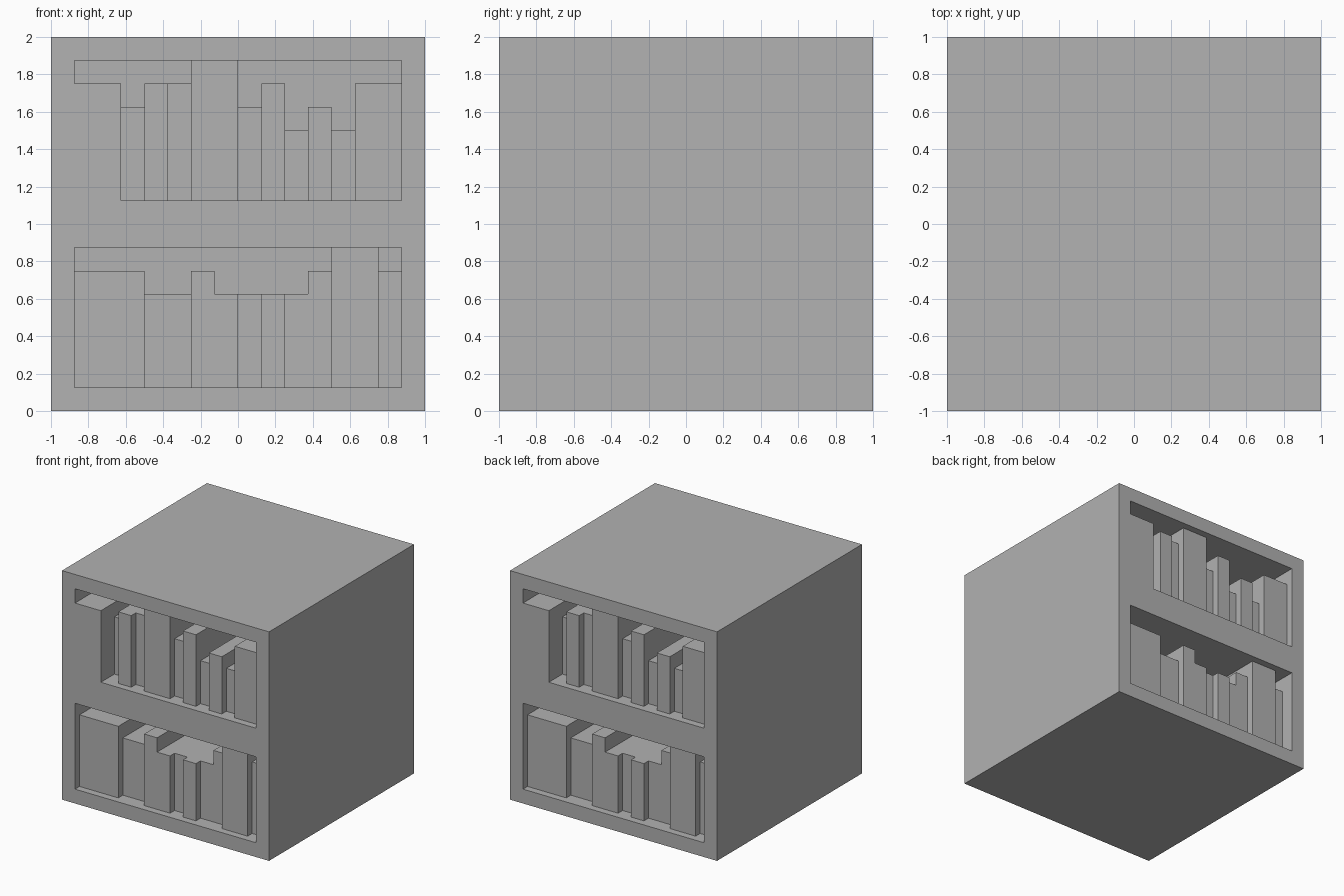
import bpy, bmesh
from mathutils import Matrix, Vector

cube = bpy.data.objects.get("Cube")
if cube:
    bpy.data.objects.remove(cube, do_unlink=True)

grey = bpy.data.materials.new("plain grey")
grey.use_nodes = True
colour = (0.445, 0.445, 0.445, 1)
grey.diffuse_color = colour
grey.node_tree.nodes["Principled BSDF"].inputs["Base Color"].default_value = colour

U = 0.125           # one sixteenth of the block
BACK = -0.02        # front face of the central partition


def prism(name, outline, y0, y1, turn=False):
    """Extrude an x-z outline from y0 to y1, optionally turned to the back side."""
    bm = bmesh.new()
    face = bm.faces.new([bm.verts.new((x, y0, z)) for x, z in outline])
    new = bmesh.ops.extrude_face_region(bm, geom=[face])["geom"]
    moved = [v for v in new if isinstance(v, bmesh.types.BMVert)]
    bmesh.ops.translate(bm, verts=moved, vec=Vector((0, y1 - y0, 0)))
    bmesh.ops.recalc_face_normals(bm, faces=bm.faces)
    if turn:
        bm.transform(Matrix.Rotation(3.14159265, 4, "Z"))
    mesh = bpy.data.meshes.new(name)
    bm.to_mesh(mesh)
    bm.free()
    mesh.materials.append(grey)
    obj = bpy.data.objects.new(name, mesh)
    bpy.context.collection.objects.link(obj)
    return obj


def rect(x0, x1, z0, z1):
    return [(x0, z0), (x1, z0), (x1, z1), (x0, z1)]


# Case: a block with two shelf openings cut in the front and back.
# The upper opening steps around a wide volume flush with the frame.
case = prism("bookcase", rect(-1, 1, 0, 2), -1, 1)
lower = rect(-7 * U, 7 * U, U, 7 * U)
upper = [(-5 * U, 9 * U), (7 * U, 9 * U), (7 * U, 15 * U),
         (-7 * U, 15 * U), (-7 * U, 14 * U), (-5 * U, 14 * U)]
for turn in (False, True):
    for outline in (lower, upper):
        cutter = prism("shelf_cutter", outline, -1.2, BACK, turn)
        cutter.hide_render = True
        mod = case.modifiers.new("shelf", "BOOLEAN")
        mod.operation = "DIFFERENCE"
        mod.solver = "EXACT"
        mod.object = cutter
        bpy.context.view_layer.objects.active = case
        bpy.ops.object.modifier_apply(modifier=mod.name)
        bpy.data.objects.remove(cutter, do_unlink=True)

# Books, left to right: (width, height, setback); setback in half units
rows = {
    "lower": (-7, 1, [(3, 5, 1), (2, 4, 2), (1, 5, 1), (1, 4, 1), (1, 4, 2),
                      (1, 4, 1), (1, 4, 2), (1, 5, 2), (2, 6, 1), (1, 5, 2)]),
    "upper": (-5, 9, [(1, 4, 3), (1, 5, 1), (1, 5, 2), (2, 6, 1), (1, 4, 2),
                      (1, 5, 1), (1, 3, 2), (1, 4, 1), (1, 3, 2), (2, 5, 1)]),
}
for side, turn in (("front", False), ("back", True)):
    for row, (x, z, books) in rows.items():
        for i, (width, height, setback) in enumerate(books, 1):
            outline = rect(x * U, (x + width) * U, z * U, (z + height) * U)
            prism(f"{side}_{row}_book_{i}", outline, -1 + setback * U / 2, BACK, turn)
            x += width
